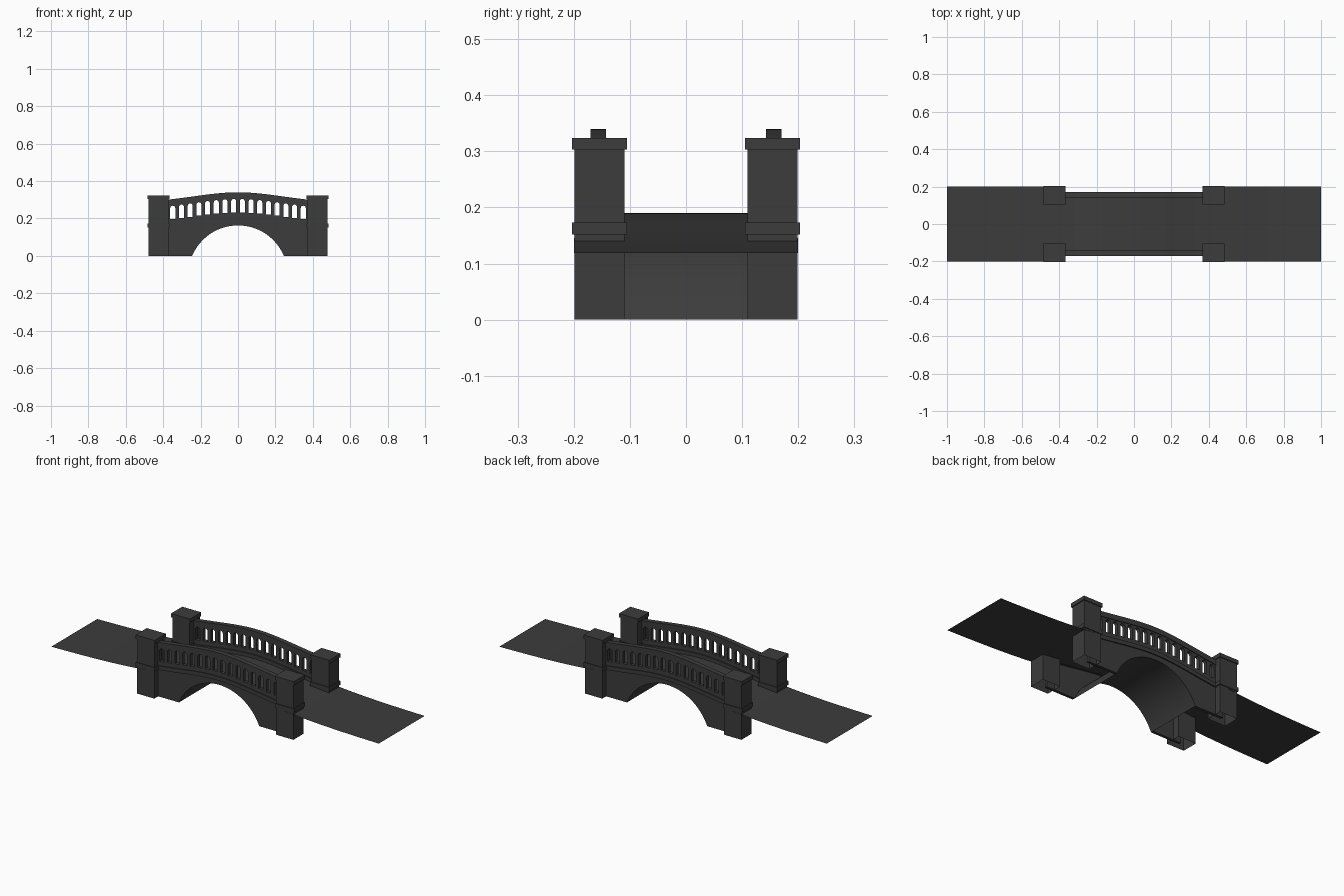
import bpy, bmesh, math

cube = bpy.data.objects.get("Cube")
if cube:
    bpy.data.objects.remove(cube, do_unlink=True)

stone = bpy.data.materials.new("dark_grey_stone")
stone.use_nodes = True
stone.diffuse_color = (0.045, 0.045, 0.045, 1)
stone.node_tree.nodes["Principled BSDF"].inputs["Base Color"].default_value = stone.diffuse_color

SPAN = 0.42      # half length hidden inside the pillars
SPRING, RISE = 0.245, 0.163
RADIUS = (SPRING ** 2 + RISE ** 2) / (2 * RISE)


def road(x):
    """Height of the hump-backed roadway."""
    return 0.1155 + 0.0745 / math.cosh(x / 0.27)


def spread(a, b, n):
    return [a + (b - a) * i / n for i in range(n + 1)]


def finish(ob):
    ob.data.materials.clear()
    ob.data.materials.append(stone)
    bpy.ops.object.select_all(action="DESELECT")
    ob.select_set(True)
    bpy.context.view_layer.objects.active = ob
    bpy.ops.object.shade_smooth_by_angle(angle=math.radians(30))
    return ob


def mesh_object(name, bm):
    me = bpy.data.meshes.new(name)
    bm.to_mesh(me)
    bm.free()
    ob = bpy.data.objects.new(name, me)
    bpy.context.collection.objects.link(ob)
    return finish(ob)


def plate(name, loops, y0, y1):
    """Upright slab from an x-z outline, later loops are holes."""
    cu = bpy.data.curves.new(name, "CURVE")
    cu.dimensions = "2D"
    cu.fill_mode = "BOTH"
    cu.extrude = abs(y1 - y0) / 2
    for loop in loops:
        sp = cu.splines.new("POLY")
        sp.points.add(len(loop) - 1)
        for p, (x, z) in zip(sp.points, loop):
            p.co = (x, z, 0, 1)
        sp.use_cyclic_u = True
    ob = bpy.data.objects.new(name, cu)
    bpy.context.collection.objects.link(ob)
    ob.rotation_euler.x = math.pi / 2
    ob.location.y = (y0 + y1) / 2
    bpy.ops.object.select_all(action="DESELECT")
    ob.select_set(True)
    bpy.context.view_layer.objects.active = ob
    bpy.ops.object.convert(target="MESH")
    return finish(bpy.context.view_layer.objects.active)


def band(low, high):
    """Outline that follows the roadway between two offsets."""
    xs = spread(-SPAN, SPAN, 36)
    return [(x, road(x) + low) for x in xs] + [(x, road(x) + high) for x in reversed(xs)]


def sheet(name, path, half_width):
    """Thin surface swept across the bridge along an x-z path."""
    bm = bmesh.new()
    rows = [[bm.verts.new((x, s * half_width, z)) for s in (-1, 1)] for x, z in path]
    for a, b in zip(rows, rows[1:]):
        bm.faces.new((a[0], b[0], b[1], a[1]))
    return mesh_object(name, bm)


def opening(x):
    """Round-headed gap between balusters."""
    w, bottom, top = 0.0135, road(x) + 0.043, road(x) + 0.115
    head = [(x + w * math.cos(t), top - w + w * math.sin(t)) for t in spread(0, math.pi, 8)]
    return [(x - w, bottom), (x + w, bottom)] + head


def arch():
    a = math.asin(SPRING / RADIUS)
    return [(RADIUS * math.sin(t), RISE - RADIUS + RADIUS * math.cos(t)) for t in spread(-a, a, 32)]


def block(name, cx, cy, wx, wy, z0, z1, open_bottom=False):
    bm = bmesh.new()
    bmesh.ops.create_cube(bm, size=1)
    for v in bm.verts:
        v.co = (cx + v.co.x * wx, cy + v.co.y * wy, z0 if v.co.z < 0 else z1)
    if open_bottom:
        bm.normal_update()
        bmesh.ops.delete(bm, geom=[f for f in bm.faces if f.normal.z < -0.5], context="FACES_ONLY")
    return mesh_object(name, bm)


# Roadway: narrow over the arch, wide on the approaches
sheet("bridge_roadway", [(x, road(x)) for x in spread(-SPAN, SPAN, 36)], 0.15)
for side, s in (("left", 1), ("right", -1)):
    xs = sorted(s * x for x in spread(SPAN, 1, 20))
    sheet(side + "_approach_road", [(x, road(x)) for x in xs], 0.2)

# Vault under the roadway
sheet("arch_vault", arch(), 0.164)

# Side walls, ledges, balustrades and handrails
spandrel = [(-SPAN, 0)] + arch() + [(SPAN, 0)] + [(x, road(x)) for x in spread(SPAN, -SPAN, 36)]
gaps = [opening((i - 7.5) * 0.0465) for i in range(16)]
for side, s in (("front", -1), ("back", 1)):
    plate(side + "_arch_wall", [spandrel], s * 0.15, s * 0.165)
    plate(side + "_ledge", [band(-0.002, 0.02)], s * 0.141, s * 0.171)
    plate(side + "_balustrade", [band(0.015, 0.125)] + gaps, s * 0.147, s * 0.166)
    plate(side + "_handrail", [band(0.122, 0.15)], s * 0.143, s * 0.17)

# Four corner pillars
for side, sx in (("left", 1), ("right", -1)):
    for end, sy in (("front", -1), ("back", 1)):
        tag = f"{side}_{end}_pillar_"
        cx, cy = sx * 0.425, sy * 0.1545
        block(tag + "shaft", cx, cy, 0.106, 0.089, 0, 0.305, True)
        block(tag + "moulding", cx, cy, 0.116, 0.098, 0.152, 0.173)
        block(tag + "cap", cx, cy, 0.116, 0.098, 0.303, 0.324)
